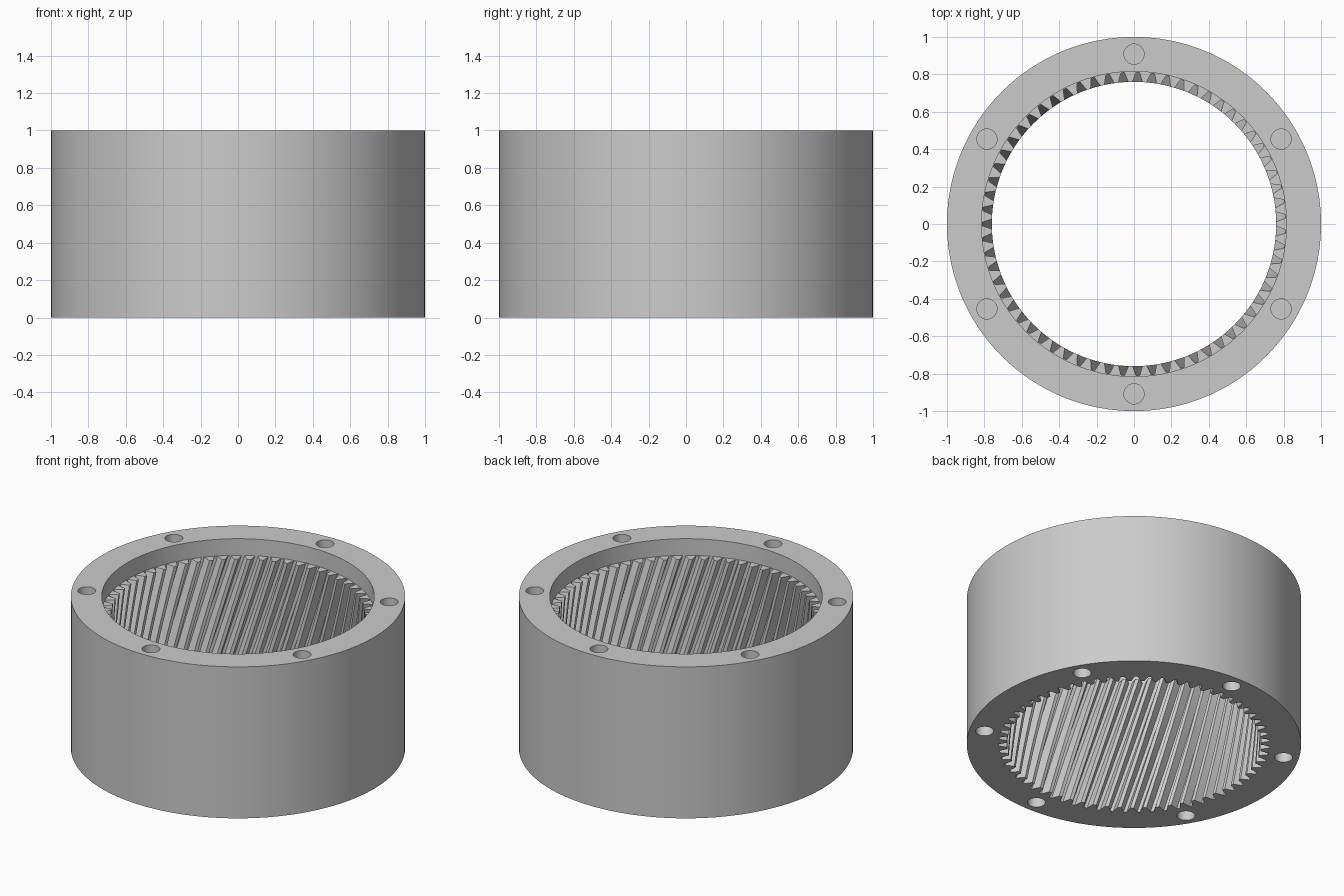
import bpy, bmesh, math
from mathutils import Matrix

cube = bpy.data.objects.get("Cube")
if cube:
    bpy.data.objects.remove(cube, do_unlink=True)

TEETH = 63
PITCH = 2 * math.pi / TEETH
R_OUT, R_BORE, R_ROOT, R_TIP = 1.0, 0.815, 0.811, 0.76
HEIGHT, GEAR_TOP = 1.0, 0.89
TWIST, LAYERS = 0.34, 12
HOLE_R, HOLE_CIRCLE, HOLE_DEPTH = 0.054, 0.908, 0.3

grey = bpy.data.materials.new("machined grey")
grey.use_nodes = True
colour = (0.6, 0.6, 0.6, 1)
grey.diffuse_color = colour
grey.node_tree.nodes["Principled BSDF"].inputs["Base Color"].default_value = colour


def make_object(name, bm):
    mesh = bpy.data.meshes.new(name)
    bmesh.ops.recalc_face_normals(bm, faces=bm.faces)
    bm.to_mesh(mesh)
    bm.free()
    obj = bpy.data.objects.new(name, mesh)
    bpy.context.collection.objects.link(obj)
    mesh.materials.append(grey)
    return obj


# One tooth space and one tooth, as (share of pitch, radius)
gap_root, gap_tip = 0.12, 0.355
tooth = [(-gap_tip, R_TIP), (-gap_root, R_ROOT), (gap_root, R_ROOT), (gap_tip, R_TIP)]
profile = [(math.pi + (i + share) * PITCH, r) for i in range(TEETH) for share, r in tooth]
COUNT = len(profile)
circle = [math.pi + (i - 1.5) * PITCH / 4 for i in range(COUNT)]

bm = bmesh.new()


def ring(points, z):
    return [bm.verts.new((r * math.cos(a), r * math.sin(a), z)) for a, r in points]


def bridge(lower, upper, shift=0):
    for i in range(COUNT):
        j = (i + 1) % COUNT
        bm.faces.new((lower[i], lower[j], upper[(j + shift) % COUNT], upper[(i + shift) % COUNT]))


# Helical teeth, from the bottom face up to the recess floor
gear = []
for k in range(LAYERS + 1):
    t = k / LAYERS
    gear.append(ring([(a + TWIST * (1 - t), r) for a, r in profile], GEAR_TOP * t))
for low, high in zip(gear, gear[1:]):
    bridge(low, high)

# Recess, top face, outer wall and bottom face
recess_floor = ring([(a, R_BORE) for a in circle], GEAR_TOP)
recess_rim = ring([(a, R_BORE) for a in circle], HEIGHT)
outer_top = ring([(a, R_OUT) for a in circle], HEIGHT)
outer_bottom = ring([(a, R_OUT) for a in circle], 0)
bridge(gear[-1], recess_floor)
bridge(recess_floor, recess_rim)
bridge(recess_rim, outer_top)
bridge(outer_top, outer_bottom)
bridge(gear[0], outer_bottom, round(TWIST / PITCH * 4))
body = make_object("ring_gear", bm)

# Blind screw holes in both end faces
bm = bmesh.new()
for i in range(6):
    a = math.radians(30 + 60 * i)
    for z in (0, HEIGHT):
        place = Matrix.Translation((HOLE_CIRCLE * math.cos(a), HOLE_CIRCLE * math.sin(a), z))
        bmesh.ops.create_cone(bm, cap_ends=True, segments=32, radius1=HOLE_R,
                              radius2=HOLE_R, depth=2 * HOLE_DEPTH, matrix=place)
cutter = make_object("screw_hole_cutter", bm)
cutter.hide_render = True

bpy.ops.object.select_all(action="DESELECT")
bpy.context.view_layer.objects.active = body
body.select_set(True)
cut = body.modifiers.new("screw_holes", "BOOLEAN")
cut.operation = "DIFFERENCE"
cut.solver = "EXACT"
cut.object = cutter
bpy.ops.object.modifier_apply(modifier=cut.name)
bpy.data.objects.remove(cutter, do_unlink=True)
bpy.ops.object.shade_smooth_by_angle(angle=math.radians(25))
